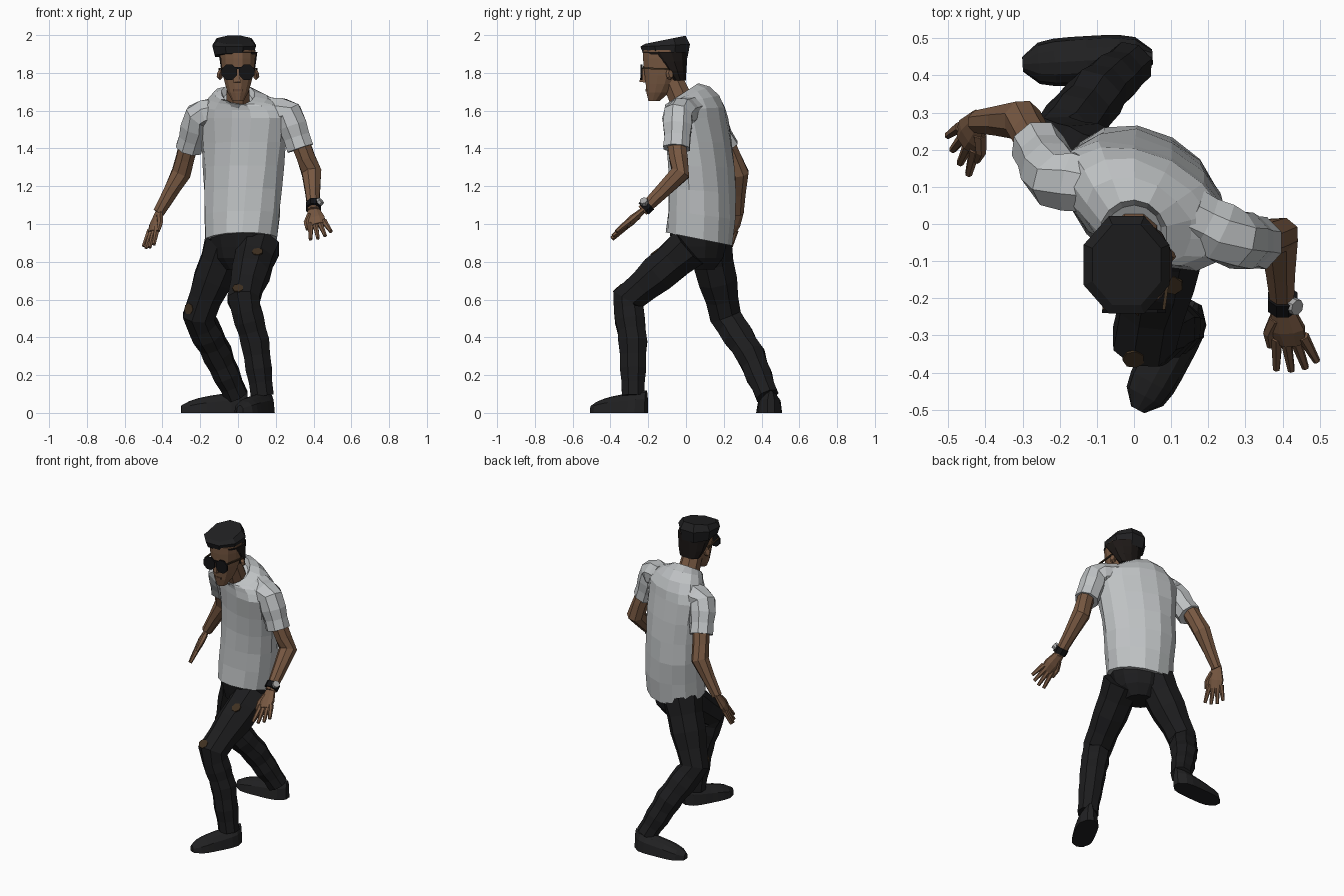
import bpy, bmesh, random
from math import sin, cos, pi, tau, radians
from mathutils import Vector

random.seed(4)
default_cube = bpy.data.objects.get("Cube")
if default_cube:
    bpy.data.objects.remove(default_cube)


def material(name, red, green, blue):
    mat = bpy.data.materials.new(name)
    mat.use_nodes = True
    mat.diffuse_color = (red, green, blue, 1)
    shader = mat.node_tree.nodes["Principled BSDF"]
    shader.inputs["Base Color"].default_value = mat.diffuse_color
    shader.inputs["Roughness"].default_value = 0.9
    return mat


SHIRT = material("pale grey cotton", .52, .54, .55)
SKIN = material("brown skin", .19, .1, .055)
DENIM = material("black denim", .012, .012, .013)
CHARCOAL = material("charcoal cloth and leather", .015, .015, .016)
HAIR = material("dark hair", .012, .009, .008)
GLASS = material("black glass", .006, .006, .007)
STEEL = material("steel", .4, .4, .4)
WORN = material("brown wear", .05, .03, .015)
LIP = material("dark lip", .12, .06, .035)


def fractions(count):
    return [i / count for i in range(count + 1)]


def circle(sides):
    return [tau * (k + .5) / sides for k in range(sides)]


def loft(name, rings, mat):
    """Skin a list of equal point rings and cap both ends."""
    bm = bmesh.new()
    rows = [[bm.verts.new(point) for point in ring] for ring in rings]
    for low, high in zip(rows, rows[1:]):
        for i in range(len(low)):
            bm.faces.new((low[i - 1], low[i], high[i], high[i - 1]))
    bm.faces.new(rows[0])
    bm.faces.new(rows[-1])
    bmesh.ops.recalc_face_normals(bm, faces=bm.faces)
    mesh = bpy.data.meshes.new(name)
    bm.to_mesh(mesh)
    bm.free()
    mesh.materials.append(mat)
    part = bpy.data.objects.new(name, mesh)
    bpy.context.collection.objects.link(part)
    return part


def limb(name, joints, radii, mat, across=(1, 0, 0), sides=8, flat=1, cuts=1, fold=0):
    """Tapered tube through the joints; fold crumples it, flat squeezes it."""
    path, sizes = [], []
    joints = [Vector(joint) for joint in joints]
    for i in range(len(joints) - 1):
        for t in fractions(cuts)[:-1]:
            path.append(joints[i].lerp(joints[i + 1], t))
            sizes.append(radii[i] + (radii[i + 1] - radii[i]) * t)
    path.append(joints[-1])
    sizes.append(radii[-1])
    rings = []
    for i, centre in enumerate(path):
        along = (path[min(i + 1, len(path) - 1)] - path[max(i - 1, 0)]).normalized()
        u = Vector(across)
        u = (u - along * u.dot(along)).normalized()
        v = along.cross(u) * flat
        ring = []
        for a in circle(sides):
            size = sizes[i] * (1 + fold * (-1) ** i + random.uniform(-fold, fold))
            ring.append(centre + (u * cos(a) + v * sin(a)) * size)
        rings.append(ring)
    return loft(name, rings, mat)


def stack(name, rows, mat, turn=0, sides=12, fold=0):
    """Ellipse rings from rows of height, centre x and y, radii and slope along y."""
    rings = []
    s, c = sin(radians(turn)), cos(radians(turn))
    for height, cx, cy, rx, ry, slope in rows:
        ring = []
        for a in circle(sides):
            size = 1 + random.uniform(-fold, fold)
            x, y = rx * size * cos(a), ry * size * sin(a)
            dy = x * s + y * c
            ring.append((cx + x * c - y * s, cy + dy, height + slope * dy))
        rings.append(ring)
    return loft(name, rings, mat)


def box(name, centre, size, mat):
    centre, half = Vector(centre), Vector(size) / 2
    corners = ((-1, -1), (1, -1), (1, 1), (-1, 1))
    return loft(name, [[centre + half * Vector((a, b, end)) for a, b in corners]
                       for end in (-1, 1)], mat)


# Shirt: a straight body, then shoulders curving in to a low-fronted collar
body = [(.92 + .64 * t, .02 + .015 * t, .07 - .02 * t + .025 * sin(pi * t), .2 + .05 * t,
         .175 - .03 * t, -.2 * (1 - t) ** 2) for t in fractions(5)]
for t in fractions(4)[1:]:
    a = t * pi / 2
    inward = 1 - cos(a)
    body.append((1.56 + .13 * sin(a), .035 * (1 - inward), .05 - .07 * inward,
                 .25 - .16 * inward, .145 - .06 * inward, .65 * inward))
body.append((1.66, 0, -.02, .075, .07, .65))
stack("shirt_body", body, SHIRT, turn=-28, sides=14, fold=.03)

# Trousers
hips = stack("trouser_hips", [(.76 + .24 * t, .015, .07, .09 + .1 * t ** .4, .08 + .08 * t ** .4, 0)
                              for t in fractions(4)], DENIM, turn=-28)
left_leg = limb("left_trouser_leg",
                [(.1, .02, .88), (.03, -.31, .6), (.09, -.28, .38), (.13, -.28, .09)],
                (.12, .088, .08, .063), DENIM, cuts=4, fold=.035)
right_leg = limb("right_trouser_leg",
                 [(-.06, .12, .9), (-.21, .21, .51), (-.11, .34, .31), (-.01, .43, .09)],
                 (.125, .088, .08, .063), DENIM, cuts=4, fold=.035)

# Worn spots lying on the trousers
for name, leg, near in (("left_pocket", left_leg, (.1, -.2, .9)),
                        ("left_knee", left_leg, (0, -.4, .7)),
                        ("right_knee", right_leg, (-.3, .1, .55))):
    found, spot, normal, face = leg.closest_point_on_mesh(Vector(near))
    limb(name + "_worn_spot", [spot - normal * .004, spot + normal * .004],
         (.03, .03), WORN, across=normal.orthogonal(), sides=7)


def shoe(name, heel, toe):
    """Flat-soled shoe, rounded in plan and sloping down to the toe."""
    heel, toe = Vector(heel), Vector(toe)
    side = (toe - heel).cross(Vector((0, 0, 1))).normalized()
    rings = []
    for t in fractions(8):
        width = .063 * (1.1 - (2 * t - 1) ** 4) ** .5
        height = .12 - .05 * t - .03 * t ** 6
        rings.append([heel.lerp(toe, t) + side * width * cos(pi * k)
                      + Vector((0, 0, height * sin(pi * k) ** .7 if 0 < k < 1 else 0))
                      for k in fractions(6)])
    loft(name, rings, CHARCOAL)


shoe("left_shoe", (.165, -.21, 0), (.01, -.5, 0))
shoe("right_shoe", (.05, .45, 0), (-.3, .43, 0))


def hand(side, wrist, aim, thumb_way):
    """Flat palm, four spread fingers and a thumb."""
    wrist, aim, way = Vector(wrist), Vector(aim).normalized(), Vector(thumb_way)
    way = (way - aim * way.dot(aim)).normalized()
    limb(side + "_palm", [wrist - aim * .02, wrist + aim * .07, wrist + aim * .12],
         (.03, .05, .042), SKIN, way, flat=.45)
    for i, finger in enumerate(("index", "middle", "ring", "little")):
        spread = way * (.036 - .024 * i)
        root = wrist + aim * .1 + spread
        tip = root + (aim + spread * 6) * (.12 - .007 * abs(i - 1) ** 2)
        limb(f"{side}_{finger}_finger", [root, tip], (.017, .01), SKIN, way, sides=6)
    root = wrist + aim * .03 + way * .025
    limb(side + "_thumb", [root, root + aim * .05 + way * .03, root + aim * .1 + way * .035],
         (.019, .016, .01), SKIN, way, sides=6)


# Sleeves, bare arms and hands
for side, sleeve, arm, aim, thumb_way in (
        ("left", [(.15, .02, 1.6), (.27, -.04, 1.58), (.33, -.05, 1.4)],
         [(.33, -.05, 1.43), (.39, -.03, 1.27), (.4, -.23, 1.07)],
         (.2, -.75, -.65), (-1, 0, -.2)),
        ("right", [(-.1, .1, 1.6), (-.21, .12, 1.57), (-.26, .21, 1.4)],
         [(-.26, .21, 1.43), (-.3, .28, 1.27), (-.42, .275, 1.06)],
         (-.25, -.4, -.8), (.5, -.8, .2))):
    limb(side + "_sleeve", sleeve, (.08, .083, .073), SHIRT, (0, 1, 0), cuts=3, fold=.035)
    limb(side + "_arm", arm, (.052, .054, .032), SKIN, cuts=2, fold=.02)
    hand(side, arm[-1], aim, thumb_way)

# Wrist watch
limb("watch_strap", [(.4, -.195, 1.107), (.4, -.225, 1.08)], (.043, .043), GLASS)
limb("watch_dial", [(.415, -.215, 1.1), (.44, -.225, 1.125)], (.024, .022), STEEL, (0, 1, 0))

# Neck and head, widening from the chin upwards
limb("neck", [(0, 0, 1.6), (0, -.08, 1.78)], (.07, .06), SKIN)
stack("head", [(1.65 + .27 * t, 0, -.12 - .05 * (1 - t) ** 3, .03 + .066 * sin(t * pi / 2) ** .7,
                .03 + .083 * sin(t * pi / 2) ** .7, 0) for t in fractions(6)], SKIN)
limb("nose", [(0, -.215, 1.84), (0, -.225, 1.75)], (.012, .026), SKIN, sides=3)
box("mouth", (0, -.21, 1.708), (.045, .008, .012), LIP)

# Hair rising from the nape, and a cap tilted forward
stack("hair", [(1.76 + .15 * t, 0, -.04 - .07 * t, .07 + .036 * t ** .5, .04 + .083 * t, 0)
               for t in fractions(3)], HAIR)
stack("cap", [(height, -.02, -.11, size, size + .017, slope) for height, size, slope in
              ((1.89, .11, -.1), (1.945, .125, .05), (1.975, .1, .2))], CHARCOAL, sides=8)

# Sunglasses and ears
for side, sign in (("left", 1), ("right", -1)):
    limb(side + "_lens", [(sign * .046, -.24, 1.803), (sign * .046, -.23, 1.803)],
         (.044, .044), GLASS)
    limb(side + "_temple", [(sign * .08, -.23, 1.825), (sign * .1, -.09, 1.82)],
         (.006, .006), WORN, sides=4)
    limb(side + "_ear", [(sign * .088, -.09, 1.79), (sign * .104, -.08, 1.795)],
         (.03, .022), SKIN, (0, 0, 1), sides=7, flat=.65)
box("glasses_bridge", (0, -.235, 1.826), (.03, .008, .01), GLASS)
